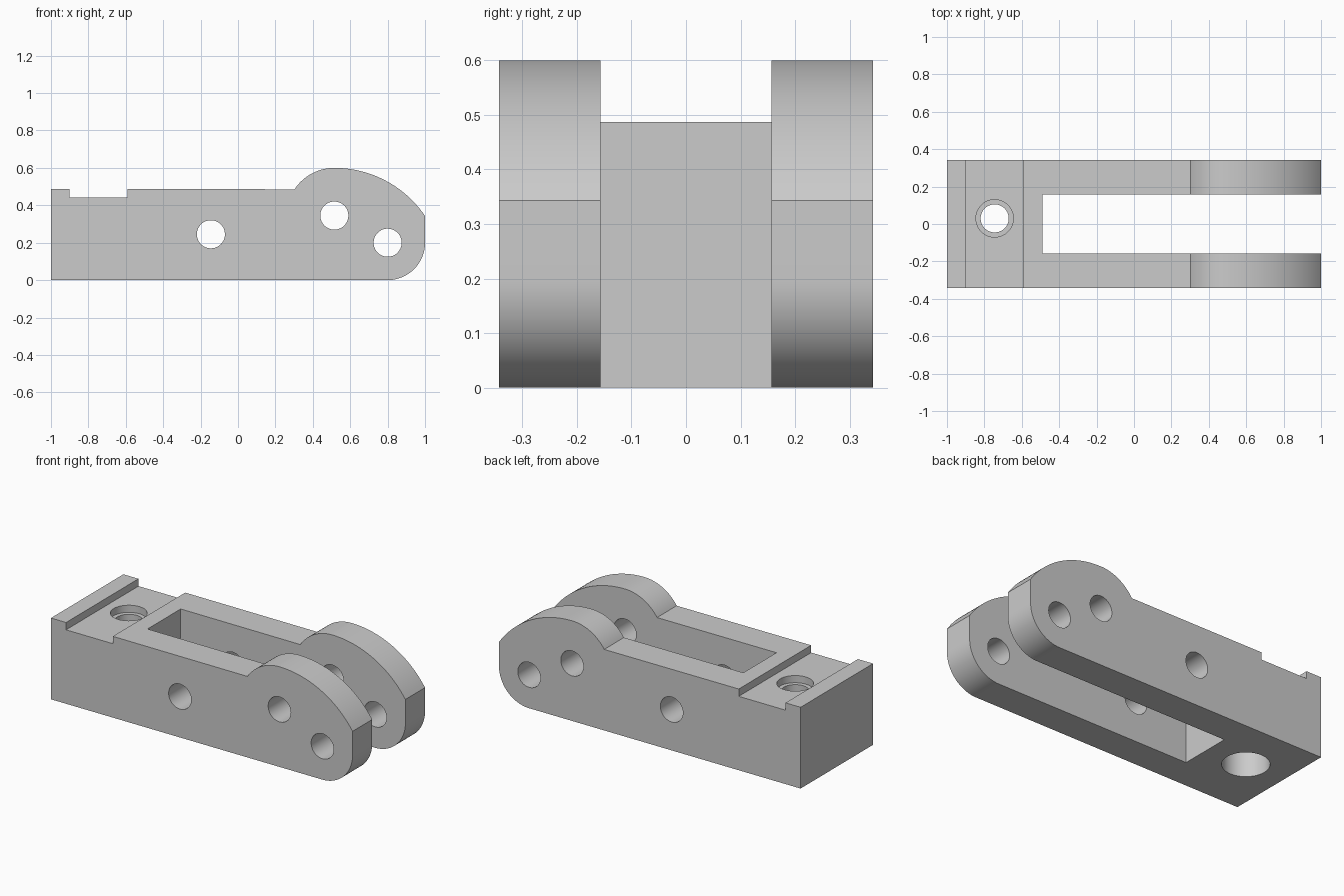
import bpy, bmesh
from math import sin, cos, atan2, radians
from mathutils import Matrix, Vector

cube = bpy.data.objects.get("Cube")
if cube:
    bpy.data.objects.remove(cube, do_unlink=True)

HALF_WIDTH, SLOT_HALF = 0.343, 0.157

grey = bpy.data.materials.new("plain grey")
grey.use_nodes = True
colour = (0.6, 0.6, 0.6, 1)
grey.diffuse_color = colour
grey.node_tree.nodes["Principled BSDF"].inputs["Base Color"].default_value = colour


def make_object(name, bm):
    bmesh.ops.recalc_face_normals(bm, faces=bm.faces)
    mesh = bpy.data.meshes.new(name)
    bm.to_mesh(mesh)
    bm.free()
    mesh.materials.append(grey)
    obj = bpy.data.objects.new(name, mesh)
    bpy.context.collection.objects.link(obj)
    return obj


def arc(centre, radius, start, end, steps=24):
    angles = [start + (end - start) * i / steps for i in range(steps + 1)]
    return [(centre[0] + radius * cos(a), centre[1] + radius * sin(a)) for a in angles]


def extrude_profile(name, points, y0, y1):
    bm = bmesh.new()
    face = bm.faces.new([bm.verts.new((x, y0, z)) for x, z in points])
    new = bmesh.ops.extrude_face_region(bm, geom=[face])["geom"]
    verts = [v for v in new if isinstance(v, bmesh.types.BMVert)]
    bmesh.ops.translate(bm, verts=verts, vec=(0, y1 - y0, 0))
    return make_object(name, bm)


def cylinder(name, centre, radius, depth, axis):
    bm = bmesh.new()
    turn = Matrix.Rotation(radians(90), 4, "X") if axis == "Y" else Matrix()
    bmesh.ops.create_cone(bm, cap_ends=True, segments=64, radius1=radius, radius2=radius,
                          depth=depth, matrix=Matrix.Translation(centre) @ turn)
    return make_object(name, bm)


def cut(body, cutter):
    cutter.hide_render = True
    mod = body.modifiers.new("cut", "BOOLEAN")
    mod.operation, mod.solver, mod.object = "DIFFERENCE", "EXACT", cutter
    bpy.ops.object.select_all(action="DESELECT")
    body.select_set(True)
    bpy.context.view_layer.objects.active = body
    bpy.ops.object.modifier_apply(modifier=mod.name)
    bpy.data.objects.remove(cutter, do_unlink=True)


# Side outline: flat base, rounded toe, domed cheek and notched top
dome, crown, toe = (0.515, 0.345), (0.515, 0.014), (0.8, 0.2)
outline = [(-1, 0)]
outline += arc(toe, 0.2, radians(-90), 0)
outline += arc(crown, 0.586, atan2(0.343 - crown[1], 1 - crown[0]), radians(90))
outline += arc(dome, 0.255, radians(90), atan2(0.487 - dome[1], 0.3 - dome[0]))[1:]
outline += [(-0.59, 0.487), (-0.59, 0.443), (-0.9, 0.443), (-0.9, 0.487), (-1, 0.487)]
body = extrude_profile("clevis_bracket", outline, -HALF_WIDTH, HALF_WIDTH)

# Slot between the two arms
slot = [(-0.49, -0.2), (1.2, -0.2), (1.2, 0.8), (-0.49, 0.8)]
cut(body, extrude_profile("slot_cutter", slot, -SLOT_HALF, SLOT_HALF))

# Pin holes across both arms
for x, z in [(-0.145, 0.245), dome, toe]:
    cut(body, cylinder("pin_hole_cutter", Vector((x, 0, z)), 0.075, 1, "Y"))

# Vertical screw hole, with a shallow top recess and a deep bottom recess
for radius, bottom, top in [(0.075, -0.1, 0.6), (0.1, 0.4, 0.6), (0.128, -0.1, 0.25)]:
    centre = Vector((-0.745, 0.03, (bottom + top) / 2))
    cut(body, cylinder("screw_hole_cutter", centre, radius, top - bottom, "Z"))

bpy.ops.object.shade_smooth_by_angle(angle=radians(25))
